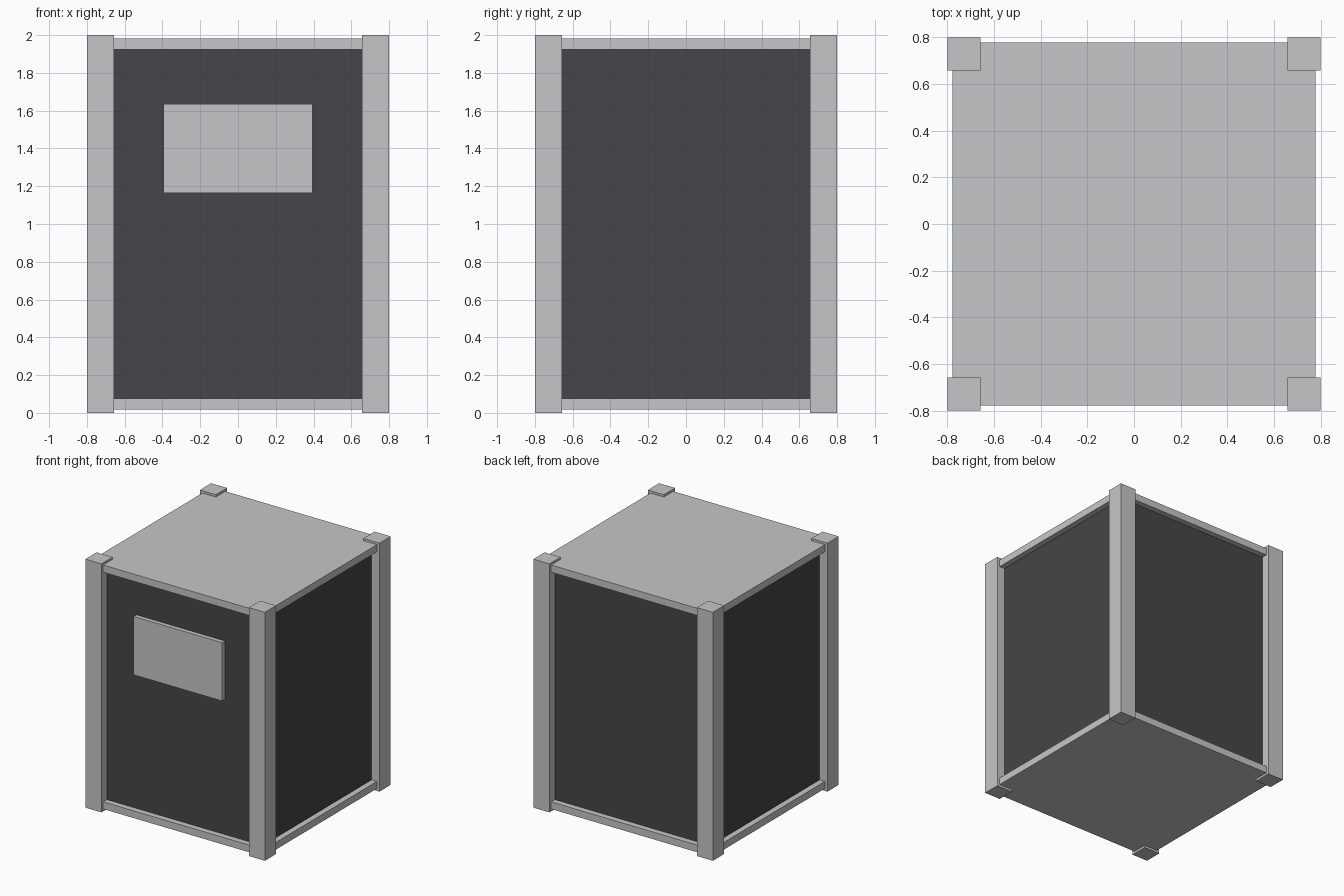
import bpy
import bmesh
from mathutils import Matrix, Vector

cube = bpy.data.objects.get("Cube")
if cube:
    bpy.data.objects.remove(cube, do_unlink=True)


def make_material(name, colour):
    mat = bpy.data.materials.new(name)
    mat.use_nodes = True
    mat.diffuse_color = colour
    mat.node_tree.nodes["Principled BSDF"].inputs["Base Color"].default_value = colour
    return mat


light_grey = make_material("light grey", (0.56, 0.565, 0.58, 1))
charcoal = make_material("charcoal", (0.061, 0.06, 0.067, 1))


def box(name, low, high, mat):
    """Axis-aligned box between two opposite corners."""
    low, high = Vector(low), Vector(high)
    bm = bmesh.new()
    bmesh.ops.create_cube(bm, size=1, matrix=Matrix.Diagonal((*(high - low), 1)))
    mesh = bpy.data.meshes.new(name)
    bm.to_mesh(mesh)
    bm.free()
    mesh.materials.append(mat)
    obj = bpy.data.objects.new(name, mesh)
    obj.location = (low + high) / 2
    bpy.context.collection.objects.link(obj)
    return obj


HEIGHT = 2.0
OUTER = 0.8      # outer face of the posts
POST = 0.143     # post width
SLAB = 0.777     # half width of the top and bottom slabs
BODY = 0.73      # half width of the recessed body
GAP, RIM = 0.018, 0.076  # slab heights, measured from each end

# Recessed dark body
box("body", (-BODY, -BODY, RIM), (BODY, BODY, HEIGHT - RIM), charcoal)

# Slabs whose edges form the rails
box("bottom_slab", (-SLAB, -SLAB, GAP), (SLAB, SLAB, RIM), light_grey)
box("top_slab", (-SLAB, -SLAB, HEIGHT - RIM), (SLAB, SLAB, HEIGHT - GAP), light_grey)

# Corner posts
middle = OUTER - POST / 2
for side, sx in (("left", 1), ("right", -1)):
    for end, sy in (("front", -1), ("back", 1)):
        x, y, h = sx * middle, sy * middle, POST / 2
        box(f"{end}_{side}_post", (x - h, y - h, 0), (x + h, y + h, HEIGHT), light_grey)

# Raised plate on the front
box("front_plate", (-0.395, -BODY - 0.035, 1.164), (0.395, -BODY, 1.634), light_grey)
